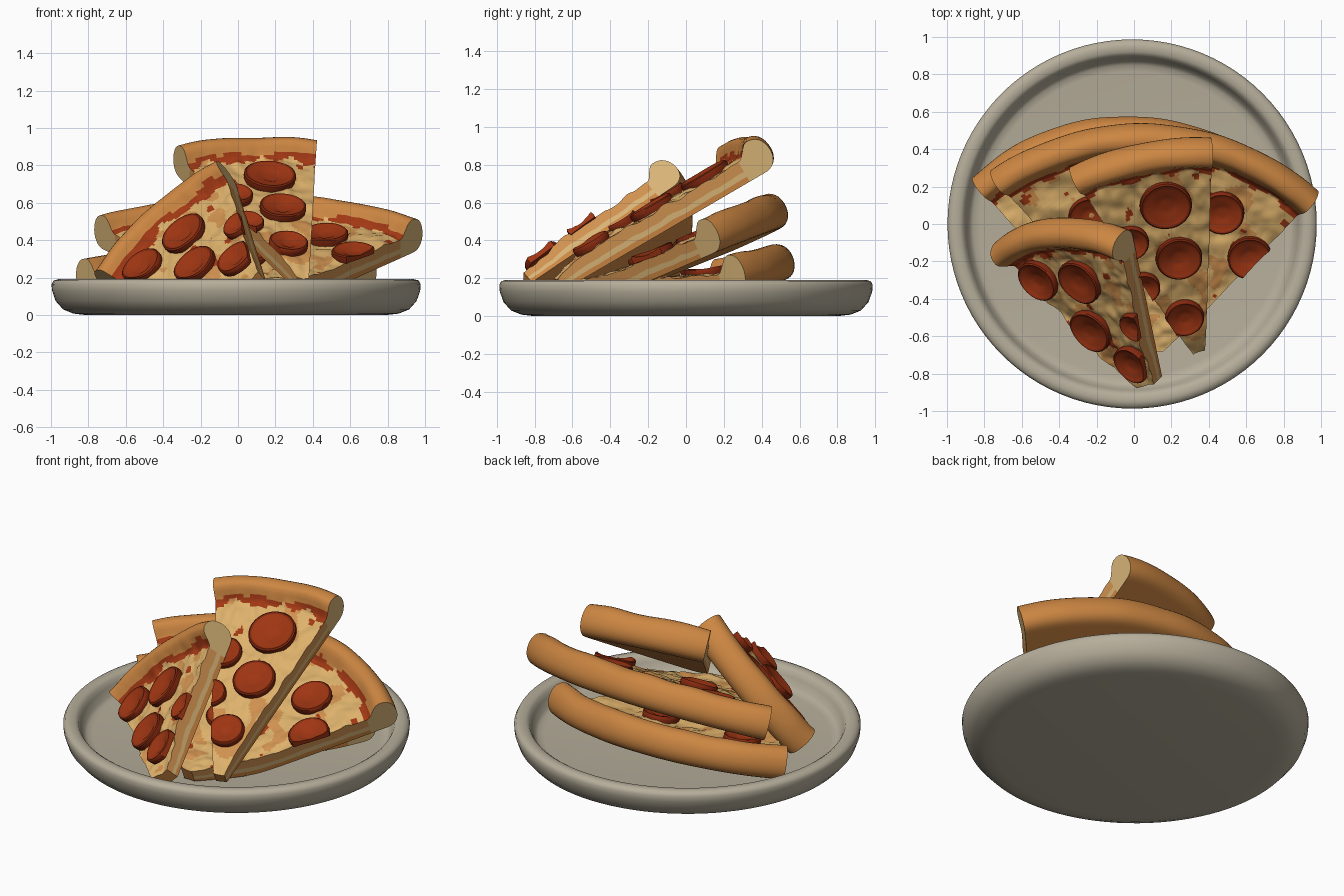
import bpy, bmesh, math
from mathutils import Vector, noise

if "Cube" in bpy.data.objects:
    bpy.data.objects.remove(bpy.data.objects["Cube"])

FLOOR = 0.085      # height of the plate floor
SHEET = 0.115      # thickness of the slice without crust
CW = 0.18          # crust width


def material(name, r, g, b):
    m = bpy.data.materials.new(name)
    lin = [((c / 255 + 0.055) / 1.055) ** 2.4 for c in (r, g, b)]
    m.diffuse_color = (*lin, 1)
    m.use_nodes = True
    m.node_tree.nodes["Principled BSDF"].inputs["Base Color"].default_value = m.diffuse_color
    return m


PLATE = material("plate stoneware", 182, 174, 155)
CRUST = material("baked crust", 204, 134, 66)
CRUMB = material("bread crumb", 216, 180, 118)
CHEESE = material("melted cheese", 222, 178, 108)
TOAST = material("toasted cheese", 208, 146, 80)
SAUCE = material("tomato sauce", 162, 56, 20)
PEP = material("pepperoni", 158, 53, 18)
RIM = material("pepperoni rim", 132, 40, 14)


def finish(name, bm, mats, angle=50):
    bmesh.ops.recalc_face_normals(bm, faces=bm.faces[:])
    me = bpy.data.meshes.new(name)
    bm.to_mesh(me)
    bm.free()
    for m in mats:
        me.materials.append(m)
    ob = bpy.data.objects.new(name, me)
    bpy.context.collection.objects.link(ob)
    bpy.ops.object.select_all(action='DESELECT')
    ob.select_set(True)
    bpy.context.view_layer.objects.active = ob
    bpy.ops.object.shade_smooth_by_angle(angle=math.radians(angle))
    return ob


def lathe(bm, profile, steps, mat_of=lambda k: 0):
    """Spin a (radius, height) profile that starts and ends on the axis."""
    rings = []
    for r, z in profile:
        if r == 0:
            rings.append([bm.verts.new((0, 0, z))] * steps)
        else:
            rings.append([bm.verts.new((r * math.cos(2 * math.pi * s / steps),
                                        r * math.sin(2 * math.pi * s / steps), z))
                          for s in range(steps)])
    for k in range(len(rings) - 1):
        for s in range(steps):
            t = (s + 1) % steps
            quad = [rings[k][s], rings[k][t], rings[k + 1][t], rings[k + 1][s]]
            f = bm.faces.new(list(dict.fromkeys(quad)))
            f.material_index = mat_of(k)


# Plate
bm = bmesh.new()
lathe(bm, [(0, 0), (0.80, 0), (0.87, 0.008), (0.925, 0.03), (0.965, 0.075), (0.984, 0.13),
           (0.987, 0.165), (0.976, 0.185), (0.95, 0.192), (0.92, 0.19), (0.902, 0.178),
           (0.888, 0.15), (0.87, 0.105), (0.85, 0.09), (0.815, FLOOR), (0, FLOOR)], 96)
finish("plate", bm, [PLATE]).location.x = -0.01


class Slice:
    """A wedge set by its tip and its two outer corners (underside)."""

    def __init__(self, name, tip, left, right, peps, seed, blunt=0.03):
        self.name, self.seed, self.blunt = name, seed, blunt
        self.T = Vector(tip)
        el, er = Vector(left) - self.T, Vector(right) - self.T
        self.rl, self.rr = el.length, er.length
        self.half = el.angle(er) / 2
        el.normalize()
        er.normalize()
        self.Y, self.X = (el + er).normalized(), (er - el).normalized()
        self.N = self.X.cross(self.Y)
        self.body()
        for k, (x, y, r) in enumerate(peps):
            self.pepperoni(f"{name}_pepperoni_{k + 1}", x, y, r)

    def place(self, u, v, h):
        p = self.T + self.X * u + self.Y * v
        d = p.z - FLOOR - 0.005          # soft rest on the plate floor
        p.z = FLOOR + 0.005 + (d + math.sqrt(d * d + 0.0009)) / 2
        return p + self.N * h

    def radius(self, a):
        return self.rl + (self.rr - self.rl) * (a / self.half + 1) / 2

    def n(self, u, v, s, off=0):
        return noise.noise(Vector((u * s, v * s, self.seed * 7.3 + off)))

    def body(self):
        bm = bmesh.new()
        A, S, K, ROWS = 72, 60, 16, 4
        tops, bots, info = [], [], []
        for j in range(A + 1):
            a = self.half * (2 * j / A - 1)
            R = self.radius(a) + 0.012 * self.n(a * 1.2, 0, 3, 5)
            samples = [0.01 + (R - CW - 0.01) * i / S for i in range(S)]
            samples += [R - CW / 2 - CW / 2 * math.cos(math.pi * k / K) for k in range(K + 1)]
            trow, brow, irow = [], [], []
            for r in samples:
                u = r * math.sin(a) + self.blunt * a / self.half * (1 - r / R)
                v = r * math.cos(a)
                t = (r - R + CW / 2) / (CW / 2)
                bump = 0.016 * self.n(u, v, 9) + 0.010 * self.n(u, v, 22)
                top, bot = SHEET * min(1, 0.7 + r) + bump, 0.0
                peak = 0.195 + 0.012 * self.n(u, v, 5, 3)
                if t > 0:
                    f = max(0, 1 - t ** 2.6) ** 0.5
                    top, bot = 0.09 + (peak - 0.09) * f, 0.09 * (1 - f)
                elif t > -1:
                    s = (t + 1) ** 2 * (1 - 2 * t)
                    top += (peak - top) * s
                trow.append(bm.verts.new(self.place(u, v, top)))
                brow.append(bm.verts.new(self.place(u, v, bot)))
                irow.append((u, v, t, R - CW - r))
            tops.append(trow)
            bots.append(brow)
            info.append(irow)

        def top_colour(u, v, t, gap):
            if t > -0.72 + 0.25 * self.n(u, v, 9, 8):
                return 0
            if gap < 0.022 + 0.06 * self.n(u, v, 11, 2):
                return 4
            if self.n(u, v, 13, 9) > 0.52:
                return 4
            return 3 if self.n(u, v, 8, 4) > 0.22 else 2

        M = S + K
        for j in range(A):
            for i in range(M):
                for g, top in ((tops, True), (bots, False)):
                    f = bm.faces.new((g[j][i], g[j + 1][i], g[j + 1][i + 1], g[j][i + 1]))
                    f.material_index = top_colour(*info[j][i]) if top else 0
            bm.faces.new((tops[j][0], tops[j + 1][0], bots[j + 1][0], bots[j][0]))
        # cut sides: baked base, crumb, toasted cheese edge
        for j in (0, A):
            grid = []
            for i in range(M + 1):
                b, t = bots[j][i], tops[j][i]
                grid.append([b] + [bm.verts.new(b.co.lerp(t.co, k / ROWS))
                                   for k in range(1, ROWS)] + [t])
            for i in range(M):
                for k in range(ROWS):
                    f = bm.faces.new((grid[i][k], grid[i + 1][k], grid[i + 1][k + 1], grid[i][k + 1]))
                    f.material_index = 1 if i >= S or k == 1 else (0 if k == 0 else 3)
        bmesh.ops.remove_doubles(bm, verts=bm.verts[:], dist=0.0002)
        finish(self.name, bm, [CRUST, CRUMB, CHEESE, TOAST, SAUCE], 55)

    def pepperoni(self, name, x, y, r):
        # find the spot on the tilted slice below the given top-view position
        h = SHEET - 0.006
        dx = x - self.T.x - self.N.x * (h + 0.02)
        dy = y - self.T.y - self.N.y * (h + 0.02)
        det = self.X.x * self.Y.y - self.Y.x * self.X.y
        u = (dx * self.Y.y - self.Y.x * dy) / det
        v = (self.X.x * dy - dx * self.X.y) / det
        bm = bmesh.new()
        prof = [(0, 0), (0.97, 0), (1.0, 0.02), (0.99, 0.036), (0.93, 0.042), (0.86, 0.038),
                (0.7, 0.03), (0.45, 0.026), (0.38, 0.021), (0.2, 0.018), (0, 0.018)]
        lathe(bm, [(a * r, z) for a, z in prof], 40, lambda k: 1 if k < 5 else 0)
        for vert in bm.verts:
            vert.co.x += u
            vert.co.y += v
        # trim where the knife went through
        for s in (-1, 1):
            cut = Vector((s * math.cos(self.half), -math.sin(self.half), 0))
            geom = bm.verts[:] + bm.edges[:] + bm.faces[:]
            bmesh.ops.bisect_plane(bm, geom=geom, plane_co=cut * (0.006 + self.blunt * 0.6),
                                   plane_no=cut, clear_outer=True)
            bmesh.ops.holes_fill(bm, edges=[e for e in bm.edges if e.is_boundary])
        for vert in bm.verts:
            c = vert.co.copy()
            vert.co = self.place(c.x, c.y, h + c.z + 0.008 * self.n(c.x, c.y, 7, 6))
        finish(name, bm, [PEP, RIM], 45)


# Four stacked slices: tip, left corner, right corner, pepperoni (x, y, radius)
Slice("front_slice", (0.11, -0.83, 0.13), (-0.69, -0.05, 0.11), (-0.02, 0.0, 0.73),
      [(-0.51, -0.30, 0.12), (-0.29, -0.31, 0.13), (-0.23, -0.57, 0.125),
       (-0.01, -0.75, 0.11), (0.0, -0.55, 0.085)], 1, 0.06)
Slice("top_slice", (0.345, -0.66, 0.13), (-0.35, 0.33, 0.77), (0.41, 0.49, 0.80),
      [(0.17, 0.10, 0.14), (0.24, -0.18, 0.125), (0.27, -0.50, 0.105),
       (-0.02, -0.10, 0.10), (0.05, -0.34, 0.09)], 2)
Slice("middle_slice", (0.12, -0.66, -0.02), (-0.765, 0.31, 0.37), (0.985, 0.20, 0.355),
      [(0.47, 0.06, 0.12), (0.62, -0.18, 0.12), (-0.24, 0.04, 0.11), (0.05, -0.2, 0.11)], 3)
Slice("bottom_slice", (-0.08, -0.58, -0.10), (-0.87, 0.27, 0.12), (0.74, 0.33, 0.14),
      [(-0.45, 0.08, 0.11), (0.1, 0.1, 0.11)], 4)
